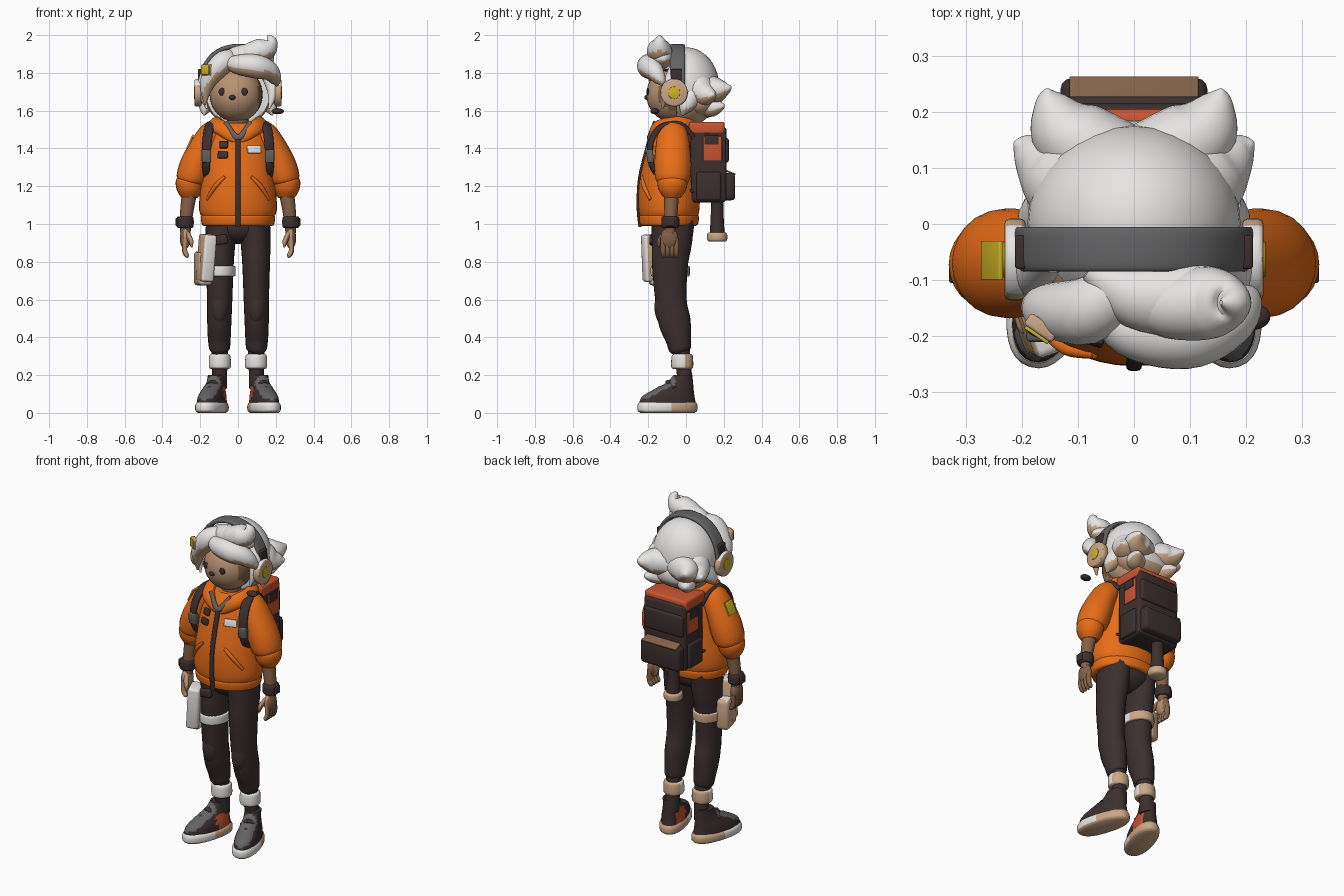
import bpy
import bmesh
from math import cos, sin, pi, radians, copysign
from mathutils import Vector, Matrix, Euler

if "Cube" in bpy.data.objects:
    bpy.data.objects.remove(bpy.data.objects["Cube"], do_unlink=True)


def make_material(name, *colour):
    material = bpy.data.materials.new(name)
    material.use_nodes = True
    material.diffuse_color = (*colour, 1)
    shader = next(n for n in material.node_tree.nodes if n.type == "BSDF_PRINCIPLED")
    shader.inputs["Base Color"].default_value = (*colour, 1)
    return material


WHITE = make_material("off white", .93, .91, .89)
TAN = make_material("light tan", .60, .39, .24)
SKIN = make_material("skin", .49, .29, .165)
ORANGE = make_material("jacket orange", .90, .17, .01)
DARK = make_material("dark brown", .045, .028, .028)
GRAY = make_material("gray", .125, .125, .13)
RED = make_material("brick red", .58, .09, .03)
YELLOW = make_material("yellow", .62, .46, .02)
BROWN = make_material("leather brown", .23, .12, .065)
UP = (0, 0, 1)
SIDES = ((1, "left_"), (-1, "right_"))
parts = []


def finish(bm, name, material, matrix=Matrix()):
    bmesh.ops.transform(bm, matrix=matrix, verts=bm.verts)
    bmesh.ops.recalc_face_normals(bm, faces=bm.faces)
    mesh = bpy.data.meshes.new(name)
    bm.to_mesh(mesh)
    bm.free()
    mesh.materials.append(material)
    parts.append(bpy.data.objects.new(name, mesh))
    bpy.context.collection.objects.link(parts[-1])
    return parts[-1]


# Second colour on the faces that satisfy a rule
def two_tone(obj, material, rule):
    obj.data.materials.append(material)
    for face in obj.data.polygons:
        if rule(face):
            face.material_index = len(obj.data.materials) - 1
    return obj


def underside(face):
    return face.normal.z < -.3


def rear(face):
    return face.normal.y > .25 or face.normal.z < -.6


def ball(name, material, centre, radii):
    bm = bmesh.new()
    bmesh.ops.create_uvsphere(bm, u_segments=32, v_segments=20, radius=1)
    return finish(bm, name, material, Matrix.LocRotScale(centre, None, radii))


def box(name, material, centre, size, bevel=.01, turn=(0, 0, 0)):
    bm = bmesh.new()
    bmesh.ops.create_cube(bm, size=1, matrix=Matrix.LocRotScale(None, None, size))
    bmesh.ops.bevel(bm, geom=bm.edges[:], offset=bevel, segments=3, profile=.5, affect="EDGES")
    return finish(bm, name, material, Matrix.LocRotScale(centre, Euler(turn), None))


# Short cylinder lying sideways
def disc(name, material, centre, radius, depth):
    bm = bmesh.new()
    bmesh.ops.create_cone(bm, cap_ends=True, segments=32, radius1=radius, radius2=radius, depth=depth)
    rims = [e for e in bm.edges if abs(e.verts[0].co.z - e.verts[1].co.z) < depth / 2]
    bmesh.ops.bevel(bm, geom=rims, offset=depth / 4, segments=2, profile=.5, affect="EDGES")
    return finish(bm, name, material, Matrix.LocRotScale(centre, Euler((0, pi / 2, 0)), None))


# Oval swept along a smooth path of (x, y, z, radius, radius)
def loft(name, material, points, side=1, ref=(0, 1, 0), closed=False, power=1, sides=24, axis=None):
    keys, path, bm, rings, u = [Vector(p) for p in points], [], bmesh.new(), [], None
    count = len(keys)
    for i in range(count if closed else count - 1):
        a, b, c, d = (keys[j % count if closed else max(0, min(j, count - 1))] for j in range(i - 1, i + 3))
        for t in (0, .2, .4, .6, .8):
            path.append(b + (c - a) * (t / 2) + (a * 2 - b * 5 + c * 4 - d) * (t * t / 2) + (b * 3 - a - c * 3 + d) * (t ** 3 / 2))
    path += [] if closed else [keys[-1]]
    total = len(path)
    for i, p in enumerate(path):
        ahead = path[(i + 1) % total if closed else min(i + 1, total - 1)]
        behind = path[i - 1 if closed else max(i - 1, 0)]
        tangent = Vector(axis or (ahead - behind)[:3]).normalized()
        u = (u - tangent * u.dot(tangent) if u else Vector(ref).cross(tangent)).normalized()
        ring = []
        for k in range(sides):
            c, s = (copysign(abs(f(2 * pi * k / sides)) ** power, f(2 * pi * k / sides)) for f in (cos, sin))
            co = Vector(p[:3]) + u * (c * max(p[3], .001)) + tangent.cross(u) * (s * max(p[4], .001))
            ring.append(bm.verts.new((co.x * side, co.y, co.z)))
        rings.append(ring)
    for low, high in zip(rings, rings[1:] + rings[:1] if closed else rings[1:]):
        for k in range(sides):
            bm.faces.new((low[k - 1], low[k], high[k], high[k - 1]))
    if not closed:
        bm.faces.new(rings[0])
        bm.faces.new(rings[-1])
    return finish(bm, name, material)


def strand(name, material, points, side=1):
    return loft(name, material, [(*p, p[3]) for p in points], side, ref=(.3, .5, 1))


def hair(name, points, side=1):
    two_tone(strand(name, WHITE, points, side), TAN, underside)


# Head and face
two_tone(ball("head", SKIN, (-.01, -.07, 1.685), (.14, .14, .145)), BROWN, lambda f: f.normal.x > .85)
strand("neck", BROWN, [(0, -.06, 1.42, .06), (0, -.06, 1.6, .055)])
ball("right_eye", DARK, (-.085, -.188, 1.70), (.018, .007, .02))
ball("left_eye", DARK, (.035, -.202, 1.70), (.018, .007, .02))
ball("nose", DARK, (-.03, -.208, 1.67), (.017, .013, .013))

# Hair
cap = ball("hair_cap", WHITE, (0, .002, 1.725), (.19, .174, .21))
for vert in cap.data.vertices:
    if vert.co.z < 1.8:
        vert.co.y = max(vert.co.y, -.05)
two_tone(cap, TAN, underside)
two_tone(ball("hair_nape", WHITE, (0, .075, 1.65), (.175, .11, .095)), TAN, underside)
hair("right_fringe", [(-.02, -.11, 1.88, .045), (-.085, -.155, 1.85, .06), (-.16, -.15, 1.75, .042), (-.175, -.14, 1.63, .004)])
hair("main_fringe", [(-.06, -.14, 1.86, .02), (-.01, -.185, 1.845, .05), (.09, -.195, 1.835, .064),
                     (.165, -.17, 1.81, .052), (.2, -.135, 1.76, .03), (.205, -.125, 1.73, .004)])
hair("upper_fringe", [(-.08, -.08, 1.89, .02), (.0, -.125, 1.885, .06), (.1, -.13, 1.885, .07),
                      (.165, -.12, 1.87, .04), (.185, -.115, 1.86, .008)])
hair("top_tuft", [(-.02, -.13, 1.88, .03), (.06, -.145, 1.9, .058), (.14, -.14, 1.925, .064), (.175, -.14, 1.968, .034), (.155, -.14, 1.998, .004)])
for side, name in SIDES:
    hair(name + "side_lock", [(.15, -.05, 1.82, .04), (.185, -.1, 1.71, .032), (.165, -.125, 1.61, .004)], side)
    hair(name + "back_roll", [(0, .08, 1.70, .085), (.07, .125, 1.705, .08), (.125, .17, 1.71, .065), (.15, .218, 1.72, .03), (.155, .24, 1.73, .004)], side)
    hair(name + "side_roll", [(.09, .05, 1.73, .09), (.15, .1, 1.69, .068), (.195, .135, 1.685, .03), (.213, .145, 1.69, .004)], side)
    hair(name + "nape_curl", [(.06, .09, 1.65, .07), (.1, .135, 1.62, .055), (.13, .185, 1.625, .025), (.14, .2, 1.635, .004)], side)
    hair(name + "jaw_curl", [(.14, .03, 1.68, .055), (.17, .0, 1.62, .04), (.18, -.02, 1.575, .004)], side)
box("hair_clip", TAN, (-.165, -.185, 1.815), (.06, .025, .06), .006, (0, 0, -.6))
box("clip_face", YELLOW, (-.173, -.197, 1.815), (.05, .008, .05), .002, (0, 0, -.6))

# Headphones
arc = [(.205, 1.73), (.18, 1.83), (.11, 1.912), (0, 1.942), (-.11, 1.912), (-.18, 1.83), (-.205, 1.73)]
loft("headphone_band", GRAY, [(x, -.045, z, .012, .04) for x, z in arc], power=.6)
for side, name in SIDES:
    box(name + "band_slider", DARK, (.2 * side, -.05, 1.785), (.025, .06, .07), .006)
    disc(name + "ear_pad", GRAY, (.185 * side, -.063, 1.695), .058, .04)
    two_tone(disc(name + "ear_cup", TAN, (.212 * side, -.063, 1.695), .073, .038), WHITE, lambda f: f.normal.z > .5)
    disc(name + "cup_centre", YELLOW, (.231 * side, -.063, 1.695), .032, .006)
ball("microphone", DARK, (.21, -.165, 1.597), (.033, .024, .016))

# Jacket
loft("jacket_body", ORANGE, [(0, -.09, 1.03, .185, .15), (0, -.09, 1.07, .205, .16), (0, -.09, 1.15, .203, .163), (0, -.09, 1.25, .19, .153),
                             (0, -.08, 1.4, .172, .125), (0, -.07, 1.49, .145, .105), (0, -.06, 1.535, .09, .08)], sides=40, axis=UP)
loft("jacket_hem", ORANGE, [(0, -.09, z, r, r - .038) for z, r in ((.99, .18), (1.0, .192), (1.04, .196), (1.05, .18))], sides=40)
ring = [(.085, -.16, 1.505, .025, .04), (.122, -.07, 1.53, .03, .04), (.08, .015, 1.535, .03, .04)]
loft("collar", ORANGE, [(0, -.178, 1.44, .02, .02)] + ring + [(-p[0], *p[1:]) for p in reversed(ring)], ref=UP, closed=True)
ball("undershirt", WHITE, (0, -.075, 1.49), (.1, .085, .05))
loft("collar_lining", GRAY, [(-.07, -.163, 1.535, .01, .018), (0, -.193, 1.455, .014, .018), (.07, -.163, 1.535, .01, .018)], ref=UP)
loft("zip", DARK, [(0, y, z, .014, .01) for y, z in ((-.242, .985), (-.252, 1.1), (-.243, 1.25), (-.206, 1.4), (-.19, 1.46))], power=.7)
box("upper_chest_badge", DARK, (-.075, -.19, 1.42), (.045, .02, .038), .005, (-.25, 0, -.3))
box("lower_chest_badge", DARK, (-.08, -.202, 1.365), (.055, .02, .035), .005, (-.25, 0, -.3))
box("chest_label", WHITE, (.085, -.193, 1.395), (.075, .02, .042), .005, (-.25, 0, .3))
box("sleeve_patch", YELLOW, (-.253, -.065, 1.437), (.009, .07, .08), .002, (0, .42, 0))

for side, name in SIDES:
    # Sleeves, pockets and hands
    loft(name + "sleeve", ORANGE, [(.10, -.07, 1.5, .05, .06), (.14, -.07, 1.475, .068, .08), (.185, -.07, 1.4, .076, .092),
                                   (.222, -.07, 1.31, .086, .098), (.248, -.07, 1.235, .08, .09), (.253, -.07, 1.21, .055, .065)], side)
    loft(name + "cuff", ORANGE, [(.252, -.072, 1.245, .06, .07), (.256, -.072, 1.22, .074, .08),
                                 (.256, -.074, 1.175, .066, .07), (.256, -.076, 1.14, .045, .045)], side)
    strand(name + "pocket_seam", ORANGE, [(.07, -.232, 1.25, .008), (.12, -.222, 1.2, .012), (.165, -.188, 1.13, .008)], side)
    strand(name + "forearm", BROWN, [(.256, -.076, 1.17, .04), (.272, -.08, 1.06, .035), (.28, -.085, .95, .028)], side)
    loft(name + "wristband", DARK, [(.28, -.083, z, r, r + .002) for z, r in ((1.04, .038), (1.03, .045), (.99, .045), (.98, .038))], side)
    box(name + "watch", DARK, (.32 * side, -.083, 1.01), (.02, .045, .045), .006)
    hand = [ball(name + "palm", SKIN, (.28 * side, -.088, .925), (.028, .047, .058)),
            strand(name + "thumb", SKIN, [(.27, -.11, .95, .015), (.25, -.14, .91, .014), (.245, -.145, .875, .004)], side)]
    for y in (-.12, -.097, -.074, -.051):
        hand.append(strand(name + "finger", SKIN, [(.282, y, .92, .014), (.283, y, .86, .014), (.27, y, .832, .012), (.264, y, .822, .003)], side))
    for piece in hand:
        two_tone(piece, BROWN, lambda f: f.normal.x * side > .4 or f.normal.y > .4)

    # Trousers
    loft(name + "trouser_leg", DARK, [(.085, -.07, 1.02, .085, .115), (.093, -.075, .9, .079, .106), (.096, -.085, .78, .073, .095),
                                      (.097, -.08, .6, .067, .083), (.099, -.06, .48, .064, .085), (.099, -.04, .39, .06, .068),
                                      (.097, -.032, .335, .053, .058), (.096, -.03, .325, .035, .04)], side)
    ball(name + "knee_pad", DARK, (.098 * side, -.112, .56), (.05, .055, .1))

    # Ankles and shoes
    strand(name + "ankle", DARK, [(.096, -.025, .34, .045), (.097, -.01, .22, .04), (.1, -.005, .13, .042)], side)
    band = strand(name + "sock_band", WHITE, [(.096, -.02, z, r) for z, r in ((.312, .045), (.3, .056), (.245, .058), (.232, .046))], side)
    two_tone(band, TAN, rear)
    sole = loft(name + "shoe_sole", WHITE, [(0, 0, 0, .06, .148), (0, 0, .012, .073, .162), (0, 0, .04, .074, .163), (0, 0, .056, .064, .155)],
                side, power=.88, sides=36, axis=UP)
    two_tone(sole, TAN, lambda f: f.center.y > 0 or f.normal.z < -.5)
    upper = loft(name + "shoe_upper", DARK, [(0, 0, .04, .066, .157), (0, .004, .085, .064, .144), (0, .035, .125, .054, .108),
                                             (0, .068, .16, .046, .072), (0, .085, .2, .045, .05)], side, power=.92, sides=36, axis=UP)
    two_tone(upper, GRAY, lambda f: f.normal.z > .35 and f.center.y < .03 and abs(f.center.x) < .045)
    two_tone(upper, RED, lambda f: f.center.x * side < -.02 and .02 < f.center.y < .12 and f.center.z < .14)
    shoe = [sole, upper]
    for y, z in ((-.04, .132), (.005, .165)):
        shoe.append(loft(name + "shoe_strap", DARK, [(x, y + abs(x) / 2, z - abs(x) * .75, .01, .016) for x in (-.046, 0, .046)], side))
    for piece in shoe:
        piece.location = (.138 * side, -.098, 0)
        piece.rotation_euler.z = radians(17) * side

    # Backpack straps and side panels
    loft(name + "pack_strap", DARK, [(.12, .04, 1.46, .013, .026), (.135, -.03, 1.53, .013, .026), (.152, -.13, 1.515, .013, .026),
                                     (.163, -.182, 1.445, .013, .026), (.168, -.19, 1.36, .012, .024), (.168, -.165, 1.28, .012, .02),
                                     (.155, -.06, 1.2, .01, .018), (.12, .04, 1.17, .01, .018)], side, ref=(1, 0, 0), power=.7)
    box(name + "strap_buckle", GRAY, (.167 * side, -.19, 1.36), (.05, .035, .07), .008, (.1, 0, 0))
    box(name + "pack_side_panel", RED, (.142 * side, .14, 1.4), (.012, .1, .13), .004)
    box(name + "side_panel_tab", DARK, (.147 * side, .135, 1.445), (.008, .075, .05), .002)
    box(name + "pack_side_pocket", DARK, (.14 * side, .12, 1.2), (.03, .13, .15), .012)
ball("hips", DARK, (0, -.07, .985), (.16, .112, .09))

# Backpack
box("pack_body", DARK, (0, .12, 1.315), (.28, .19, .4), .02)
box("pack_lid", RED, (0, .11, 1.508), (.284, .19, .066), .015)
box("pack_upper_pocket", DARK, (0, .205, 1.39), (.265, .045, .13), .015)
box("pack_lower_pocket", DARK, (0, .215, 1.198), (.262, .09, .145), .02)
box("pack_pocket_flap", BROWN, (0, .237, 1.272), (.23, .055, .009), .003, (-.4, 0, 0))
strand("hanging_tube", DARK, [(-.03, .165, 1.14, .034), (-.03, .165, 1.05, .034), (-.03, .165, .94, .04)])
strand("tube_end", TAN, [(-.03, .165, z, r) for z, r in ((.955, .045), (.945, .053), (.918, .053), (.908, .045))])

# Thigh holster
for piece in (box("holster_case", WHITE, (-.168, -.175, .82), (.07, .11, .25), .015, (.06, .06, .35)),
              box("holster_pouch", WHITE, (-.185, -.125, .765), (.075, .14, .18), .02, (0, 0, .25))):
    two_tone(piece, TAN, lambda f: rear(f) or f.normal.x < -.5)
strap = loft("thigh_strap", WHITE, [(-.096, -.083, z, r, r + .02) for z, r in ((.778, .074), (.772, .083), (.73, .083), (.722, .074))])
two_tone(strap, TAN, rear)
box("holster_hanger", DARK, (-.105, -.178, .915), (.1, .03, .05), .01, (0, -.15, 0))

# Smooth shading with sharp edges kept
bpy.ops.object.select_all(action="DESELECT")
for part in parts:
    part.select_set(True)
bpy.context.view_layer.objects.active = parts[0]
bpy.ops.object.shade_smooth_by_angle(angle=radians(45))
